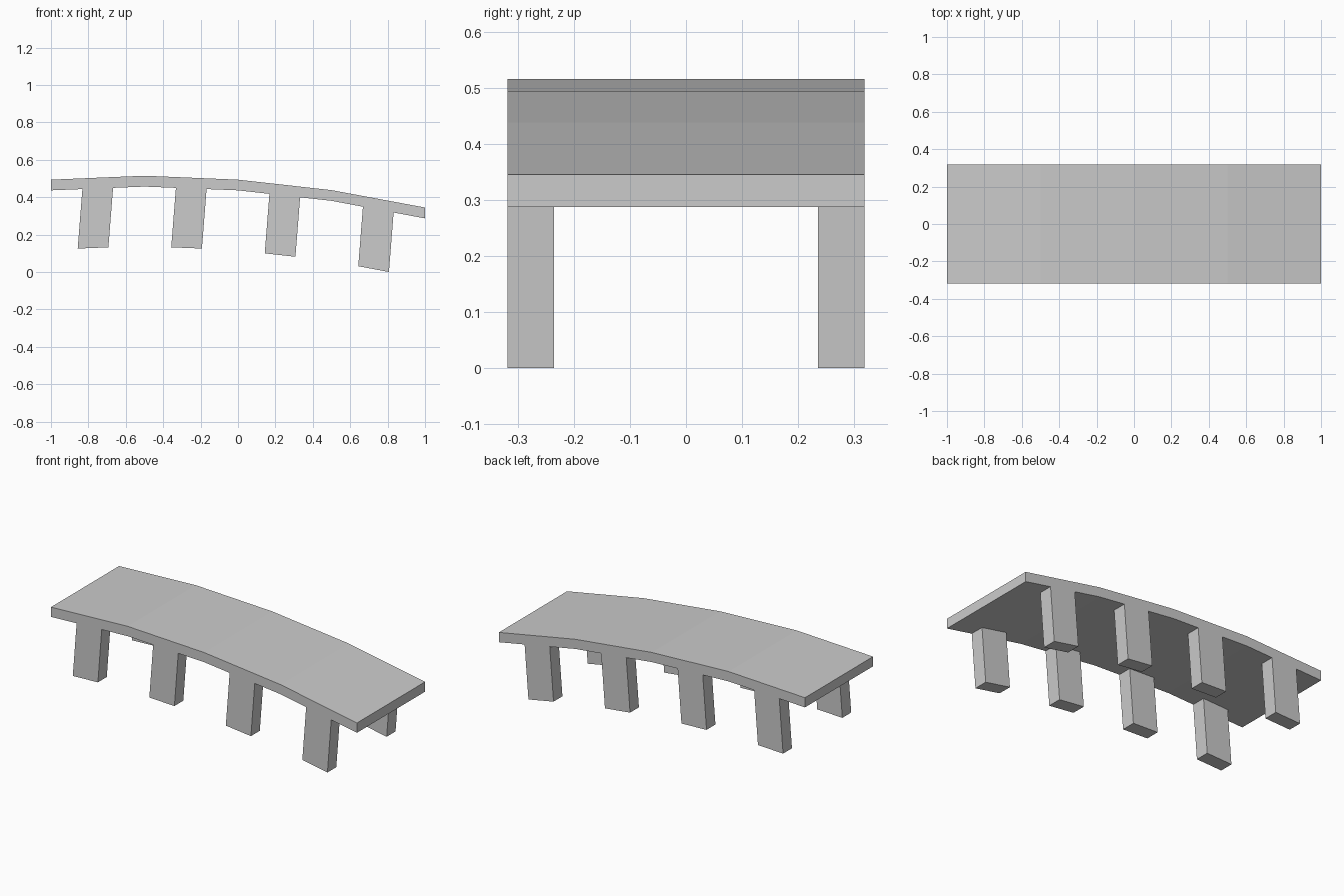
import bpy

if "Cube" in bpy.data.objects:
    bpy.data.objects.remove(bpy.data.objects["Cube"])

HALF_WIDTH = 0.318
LEG_INNER = 0.235
LEAN, DROP = -0.025, 0.318

top = [(-1, 0.494), (-0.5, 0.515), (0, 0.494), (0.5, 0.438), (1, 0.345)]
under = [(-1, 0.437), (-0.5, 0.457), (0, 0.437), (0.5, 0.381), (1, 0.287)]


def underside(x):
    """Height of the deck underside at x."""
    for (x0, z0), (x1, z1) in zip(under, under[1:]):
        if x <= x1:
            return z0 + (z1 - z0) * (x - x0) / (x1 - x0)


def prism(name, faces_2d, outline, y0, y1, skip=()):
    """Extrude an x/z outline along y; skip lists side walls left open."""
    n = len(outline)
    verts = [(x, y0, z) for x, z in outline] + [(x, y1, z) for x, z in outline]
    faces = [f for f in faces_2d]
    faces += [tuple(i + n for i in reversed(f)) for f in faces_2d]
    faces += [(i, i + n, (i + 1) % n + n, (i + 1) % n)
              for i in range(n) if i not in skip]
    mesh = bpy.data.meshes.new(name)
    mesh.from_pydata(verts, [], faces)
    obj = bpy.data.objects.new(name, mesh)
    bpy.context.collection.objects.link(obj)
    return obj


# Arched deck: underside left to right, then top right to left
outline = under + top[::-1]
quads = [(i, i + 1, 8 - i, 9 - i) for i in range(4)]
prism("deck", quads, outline, -HALF_WIDTH, HALF_WIDTH)

# Four pairs of leaning legs following the deck's slope
for number, cx in enumerate((-0.75, -0.25, 0.25, 0.75), 1):
    xl, xr = cx - 0.082, cx + 0.082
    zl, zr = underside(xl), underside(xr)
    leg = [(xl + LEAN, zl - DROP), (xr + LEAN, zr - DROP), (xr, zr), (xl, zl)]
    for side, y0, y1 in (("front", -HALF_WIDTH, -LEG_INNER),
                         ("back", LEG_INNER, HALF_WIDTH)):
        prism(f"{side}_leg_{number}", [(0, 1, 2, 3)], leg, y0, y1, skip=(2,))
